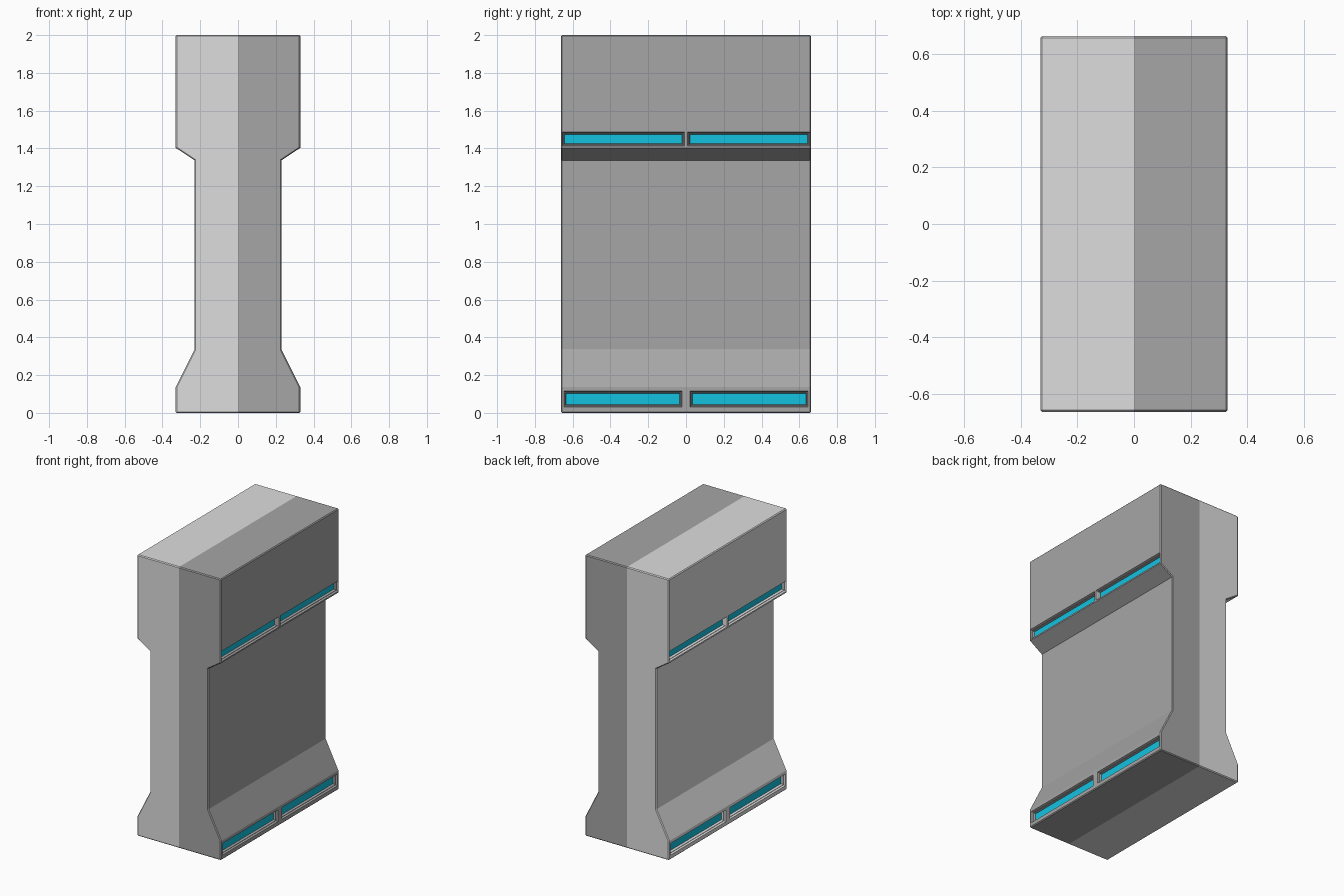
import bpy, bmesh
from mathutils import Vector

cube = bpy.data.objects.get("Cube")
if cube:
    bpy.data.objects.remove(cube, do_unlink=True)

HALF_DEPTH = 0.663
CHAMFER = 0.006


def make_material(name, rgb):
    mat = bpy.data.materials.new(name)
    mat.use_nodes = True
    mat.diffuse_color = (*rgb, 1)
    mat.node_tree.nodes["Principled BSDF"].inputs["Base Color"].default_value = (*rgb, 1)
    return mat


materials = [
    make_material("light grey", (0.73, 0.73, 0.73)),
    make_material("dark grey", (0.38, 0.38, 0.38)),
    make_material("cyan light", (0.007, 0.54, 0.75)),
]

# Pillar profile: wide foot, narrow waist, wide head
half = [(0.33, 0), (0.33, 0.137), (0.23, 0.337),
        (0.23, 1.337), (0.33, 1.403), (0.33, 2)]
outline = half + [(-x, z) for x, z in reversed(half)]

bm = bmesh.new()
cap = bm.faces.new([bm.verts.new((x, -HALF_DEPTH, z)) for x, z in outline])
grown = bmesh.ops.extrude_face_region(bm, geom=[cap])["geom"]
bmesh.ops.translate(bm, vec=(0, 2 * HALF_DEPTH, 0),
                    verts=[g for g in grown if isinstance(g, bmesh.types.BMVert)])
if cap.is_valid and len(bm.faces) == len(outline) + 1:
    bm.faces.new([bm.verts[i] for i in range(len(outline))])
bmesh.ops.recalc_face_normals(bm, faces=bm.faces)

# Fine chamfer round both ends, the top and the bottom
rim = []
for edge in bm.edges:
    a, b = (v.co for v in edge.verts)
    on_end = abs(a.y - b.y) < 0.01
    on_level = a.z == b.z and a.z in (0, 2)
    if on_end or on_level:
        rim.append(edge)
bmesh.ops.bevel(bm, geom=rim, offset=CHAMFER, segments=1, affect='EDGES')

# Split down the middle into a light half and a dark half
bmesh.ops.bisect_plane(bm, geom=bm.verts[:] + bm.edges[:] + bm.faces[:],
                       plane_co=(0, 0, 0), plane_no=(1, 0, 0))
for face in bm.faces:
    face.material_index = 1 if face.calc_center_median().x > 0 else 0


def side_faces(side, low, high):
    """Vertical outer faces of one side between two heights."""
    result = []
    for face in bm.faces:
        c = face.calc_center_median()
        if face.normal.x * side > 0.99 and low < c.z < high and abs(c.x) > 0.32:
            result.append(face)
    return result


def cut_slots(side, face_low, face_high, z0, z1, y0, y1):
    """Two recessed light strips side by side in a vertical face."""
    cuts = [((0, 0, z), (0, 0, 1)) for z in (z0, z1)]
    cuts += [((0, y, 0), (0, 1, 0)) for y in (-y1, -y0, y0, y1)]
    for point, normal in cuts:
        faces = side_faces(side, face_low, face_high)
        edges = {e for f in faces for e in f.edges}
        verts = {v for f in faces for v in f.verts}
        bmesh.ops.bisect_plane(bm, geom=faces + list(edges) + list(verts),
                               plane_co=point, plane_no=normal)
        bm.normal_update()
    slots = [f for f in side_faces(side, z0, z1)
             if y0 < abs(f.calc_center_median().y) < y1]
    # stepped frame with sloping walls, then the lit strip
    for thickness, depth in ((0.005, -0.012), (0.003, 0), (0.004, -0.015)):
        bmesh.ops.inset_individual(bm, faces=slots, thickness=thickness,
                                   depth=depth, use_even_offset=True)
    for face in slots:
        face.material_index = 2
    bm.normal_update()


bm.normal_update()
for side in (1, -1):
    cut_slots(side, 0, 0.137, 0.032, 0.115, 0.022, 0.647)
    cut_slots(side, 1.403, 2, 1.413, 1.486, 0.008, 0.656)

mesh = bpy.data.meshes.new("pillar_body")
bm.to_mesh(mesh)
bm.free()
for mat in materials:
    mesh.materials.append(mat)
body = bpy.data.objects.new("pillar_body", mesh)
bpy.context.collection.objects.link(body)
